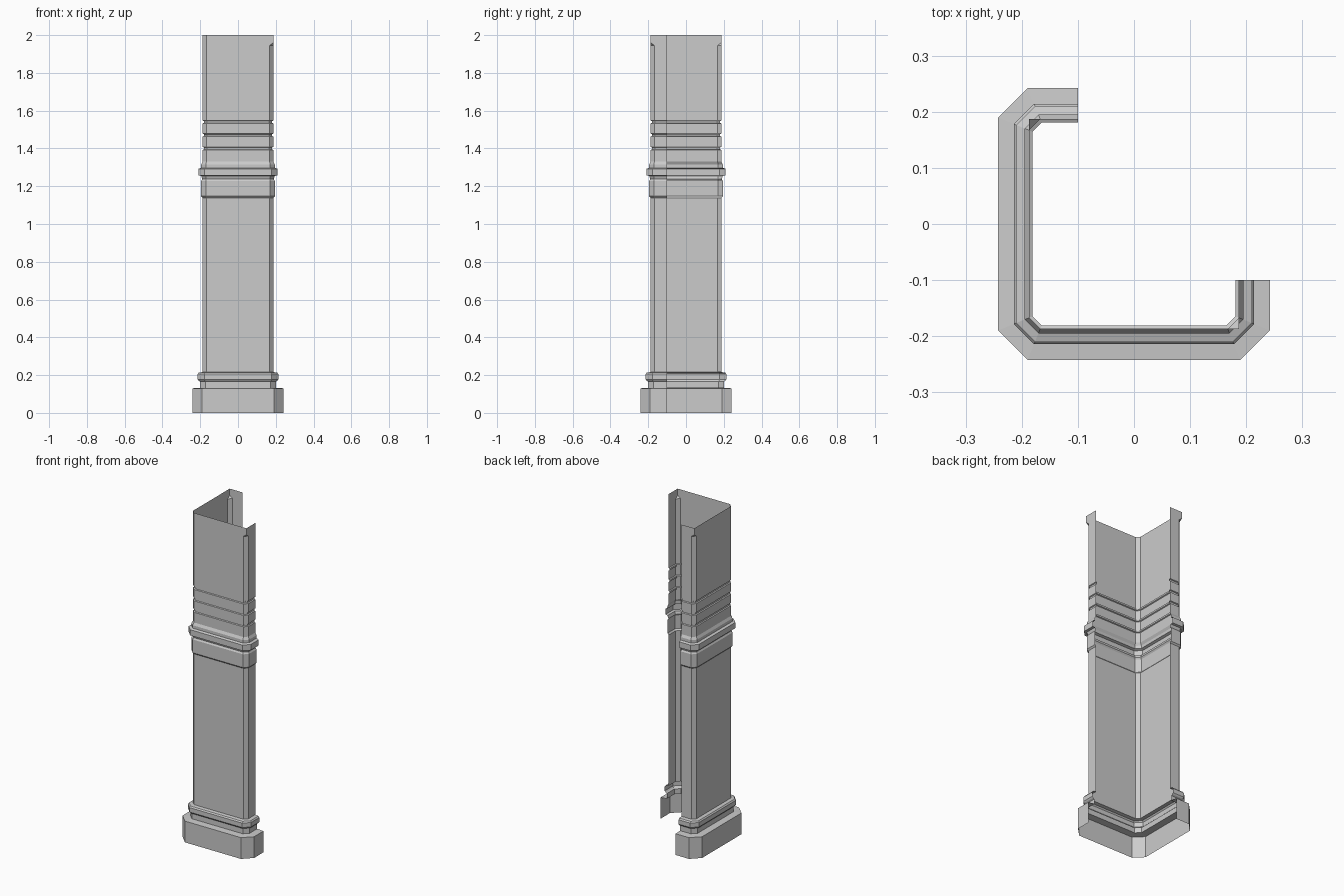
import bpy, bmesh

if "Cube" in bpy.data.objects:
    bpy.data.objects.remove(bpy.data.objects["Cube"])

SHAFT = 0.187   # half width of the plain shaft
CUT = 0.02      # corner chamfer of the plain shaft
END = 0.1       # where the open casing stops, measured from the centre


def section(h, stop=1.0):
    """Open chamfered outline; stop < 1 closes the two outer corner chamfers."""
    c = CUT + 0.586 * (h - SHAFT)
    s = c * stop
    return [(-END, h), (-h + s, h), (-h, h - s),
            (-h, -h + c), (-h + c, -h),
            (h - s, -h), (h, -h + s), (h, -END)]


def casing(name, profile):
    """Skin the outlines given as (half width, height, chamfer stop)."""
    bm = bmesh.new()
    rings = [[bm.verts.new((x, y, z)) for x, y in section(h, stop)]
             for h, z, stop in profile]
    for low, high in zip(rings, rings[1:]):
        for i in range(len(low) - 1):
            bm.faces.new((low[i + 1], low[i], high[i], high[i + 1]))
    bmesh.ops.remove_doubles(bm, verts=bm.verts, dist=0.0001)
    mesh = bpy.data.meshes.new(name)
    bm.to_mesh(mesh)
    bm.free()
    obj = bpy.data.objects.new(name, mesh)
    bpy.context.collection.objects.link(obj)
    return obj


def plain(points):
    return [(h, z, 1.0) for h, z in points]


# Plinth and lower moulding
casing("base", plain([
    (0.242, 0), (0.242, 0.13), (0.20, 0.133), (0.20, 0.165),
    (0.208, 0.17), (0.214, 0.178), (0.214, 0.205), (0.208, 0.213),
    (SHAFT, 0.216)]))

# Plain lower shaft
casing("lower_shaft", plain([(SHAFT, 0.216), (SHAFT, 1.138)]))

# Collar with projecting ring
casing("collar", plain([
    (SHAFT, 1.138), (0.195, 1.147), (0.195, 1.228), (0.189, 1.238),
    (0.195, 1.255), (0.21, 1.257), (0.21, 1.292), (0.195, 1.297),
    (0.195, 1.315), (SHAFT, 1.33)]))

# Upper shaft with three grooves and stopped chamfers at the top
upper = [(SHAFT, 1.33)]
for z in (1.40, 1.47, 1.54):
    upper += [(SHAFT, z - 0.008), (0.181, z - 0.005),
              (0.181, z + 0.005), (SHAFT, z + 0.008)]
upper.append((SHAFT, 1.945))
casing("upper_shaft", plain(upper) + [(SHAFT, 1.96, 0.0), (SHAFT, 2.0, 0.0)])
